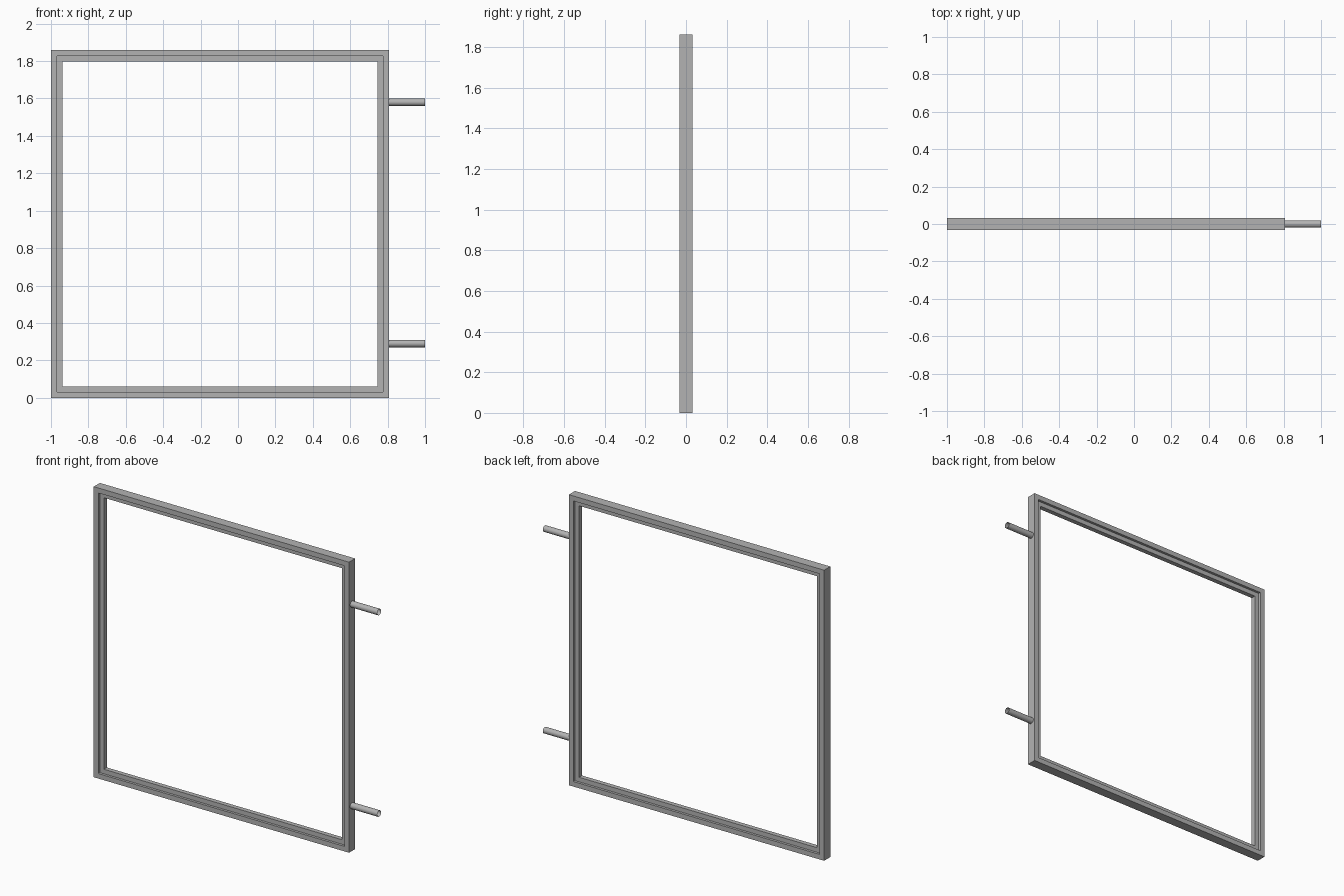
import bpy
import bmesh
import math
from mathutils import Matrix

cube = bpy.data.objects.get("Cube")
if cube:
    bpy.data.objects.remove(cube, do_unlink=True)

LEFT, RIGHT, HEIGHT = -1.0, 0.808, 1.86
HALF_DEPTH, RIB_HALF_DEPTH = 0.031, 0.015
STEP, BORDER = 0.032, 0.061
PEG_RADIUS, PEG_EMBED = 0.02, 0.0


def make_material(name, color):
    mat = bpy.data.materials.new(name)
    mat.use_nodes = True
    mat.diffuse_color = color
    mat.node_tree.nodes["Principled BSDF"].inputs["Base Color"].default_value = color
    return mat


def make_object(name, bm, mat):
    bmesh.ops.recalc_face_normals(bm, faces=bm.faces)
    mesh = bpy.data.meshes.new(name)
    bm.to_mesh(mesh)
    bm.free()
    mesh.materials.append(mat)
    obj = bpy.data.objects.new(name, mesh)
    bpy.context.collection.objects.link(obj)
    return obj


grey = make_material("metal grey", (0.45, 0.45, 0.45, 1))

# Mitred frame: a stepped section (inset, depth) carried round the rectangle
half = [(0, HALF_DEPTH), (STEP, HALF_DEPTH), (STEP, RIB_HALF_DEPTH), (BORDER, RIB_HALF_DEPTH)]
section = half + [(inset, -y) for inset, y in reversed(half)]
bm = bmesh.new()
rings = []
for sx, sz in ((-1, -1), (1, -1), (1, 1), (-1, 1)):
    x = RIGHT if sx > 0 else LEFT
    z = HEIGHT if sz > 0 else 0
    rings.append([bm.verts.new((x - sx * i, y, z - sz * i)) for i, y in section])
for k, ring in enumerate(rings):
    following = rings[(k + 1) % len(rings)]
    for j in range(len(section)):
        n = (j + 1) % len(section)
        bm.faces.new((ring[j], ring[n], following[n], following[j]))
make_object("frame", bm, grey)

# Open hinge tubes on the left side
for name, z in (("lower_hinge_tube", 0.29), ("upper_hinge_tube", 1.58)):
    bm = bmesh.new()
    place = Matrix.Translation(((RIGHT + 1) / 2, 0, z)) @ Matrix.Rotation(math.pi / 2, 4, "Y")
    bmesh.ops.create_cone(bm, cap_ends=False, segments=16, radius1=PEG_RADIUS,
                          radius2=PEG_RADIUS, depth=1 - RIGHT, matrix=place)
    for face in bm.faces:
        face.smooth = True
    make_object(name, bm, grey)
